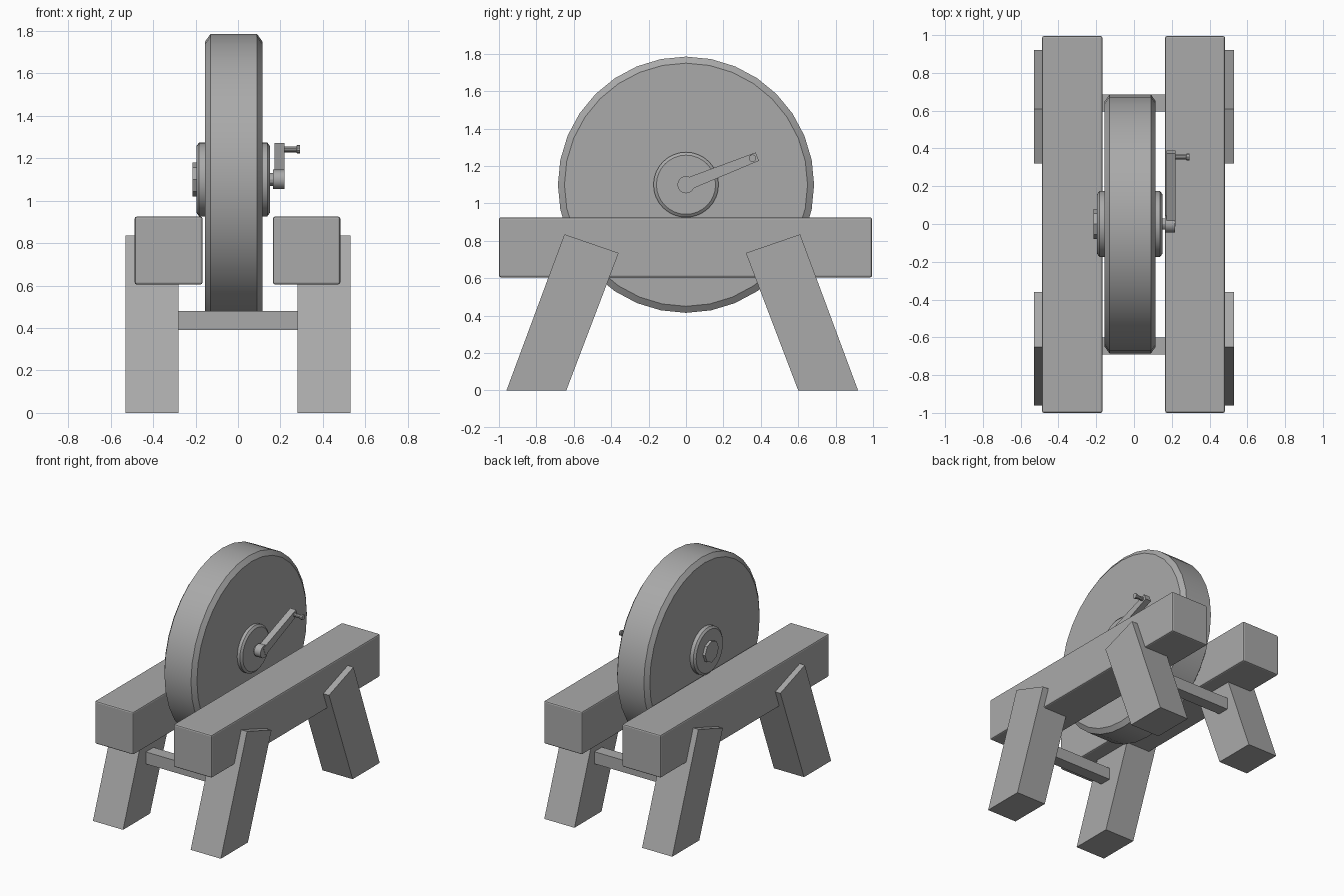
import bpy, bmesh, math
from mathutils import Vector, Matrix

cube = bpy.data.objects.get("Cube")
if cube:
    bpy.data.objects.remove(cube, do_unlink=True)

grey = bpy.data.materials.new("plain grey")
grey.use_nodes = True
grey.diffuse_color = (0.4, 0.4, 0.4, 1)
grey.node_tree.nodes["Principled BSDF"].inputs["Base Color"].default_value = (0.4, 0.4, 0.4, 1)

AXLE = Vector((0, 0, 1.1))


def finish(bm, name, bevel=0, smooth=False):
    bmesh.ops.recalc_face_normals(bm, faces=bm.faces)
    mesh = bpy.data.meshes.new(name)
    bm.to_mesh(mesh)
    bm.free()
    mesh.materials.append(grey)
    ob = bpy.data.objects.new(name, mesh)
    bpy.context.collection.objects.link(ob)
    if bevel:
        mod = ob.modifiers.new("bevel", 'BEVEL')
        mod.width = bevel
        mod.segments = 2
    if smooth:
        bpy.ops.object.select_all(action='DESELECT')
        ob.select_set(True)
        bpy.context.view_layer.objects.active = ob
        bpy.ops.object.shade_smooth_by_angle(angle=math.radians(30))
    return ob


def box(name, lo, hi, bevel=0):
    lo, hi = Vector(lo), Vector(hi)
    bm = bmesh.new()
    bmesh.ops.create_cube(bm, size=1)
    bmesh.ops.scale(bm, vec=hi - lo, verts=bm.verts)
    bmesh.ops.translate(bm, vec=(lo + hi) / 2, verts=bm.verts)
    return finish(bm, name, bevel)


def prism(name, outline, x0, x1):
    """Extrude a (y, z) outline along x."""
    bm = bmesh.new()
    face = bm.faces.new([bm.verts.new((x0, y, z)) for y, z in outline])
    ext = bmesh.ops.extrude_face_region(bm, geom=[face])
    moved = [v for v in ext["geom"] if isinstance(v, bmesh.types.BMVert)]
    bmesh.ops.translate(bm, vec=(x1 - x0, 0, 0), verts=moved)
    return finish(bm, name)


def lathe(name, profile, sides, centre=AXLE, smooth=True):
    """Turn an (x, radius) profile round an axis along x, with closed ends."""
    bm = bmesh.new()
    rings = []
    for x, r in profile:
        rings.append([bm.verts.new(centre + Matrix.Rotation(math.tau * i / sides, 3, 'X')
                                   @ Vector((x, 0, r))) for i in range(sides)])
    for a, b in zip(rings, rings[1:]):
        for i in range(sides):
            j = (i + 1) % sides
            bm.faces.new((a[i], a[j], b[j], b[i]))
    bm.faces.new(rings[0])
    bm.faces.new(rings[-1])
    return finish(bm, name, smooth=smooth)


# Grinding wheel, hub and axle
lathe("grinding_wheel", [(-0.155, 0.65), (-0.13, 0.685), (0.09, 0.685), (0.115, 0.65)], 32)
lathe("hub", [(-0.195, 0.158), (-0.183, 0.174), (0.138, 0.174), (0.15, 0.158)], 32)
lathe("axle_cap", [(-0.215, 0.08), (-0.19, 0.08)], 8, smooth=False)
lathe("axle", [(-0.2, 0.03), (0.2, 0.03)], 12)

# Crank with round boss, tapered arm and handle
lathe("crank_boss", [(0.165, 0.046), (0.218, 0.046)], 16)
tilt = math.atan2(0.14, 0.355)
arm = [(0.0, -0.033), (0.41, -0.024), (0.41, 0.024), (0.0, 0.033)]
arm = [(u * math.cos(tilt) - v * math.sin(tilt),
        AXLE.z + u * math.sin(tilt) + v * math.cos(tilt)) for u, v in arm]
prism("crank_arm", arm, 0.172, 0.22)
lathe("crank_handle", [(0.2, 0.014), (0.275, 0.014), (0.278, 0.02), (0.293, 0.02)], 10,
      Vector((0, 0.355, 1.242)))

# Frame: a beam and two splayed legs on each side
LEG = [(-0.94, 0), (-0.62, 0), (-0.34, 0.735), (-0.63, 0.835)]
for side, s in (("left", 1), ("right", -1)):
    inner, outer = (0.165, 0.482) if s > 0 else (-0.487, -0.167)
    box(side + "_beam", (inner, -1, 0.605), (outer, 0.995, 0.925), 0.01)
    for end, e in (("front", 1), ("back", -1)):
        prism(f"{end}_{side}_leg", [(e * y - 0.02, z) for y, z in LEG], s * 0.28, s * 0.53)

# Cross bars between the legs
for end, y in (("front", -0.645), ("back", 0.64)):
    box(end + "_cross_bar", (-0.3, y - 0.045, 0.39), (0.3, y + 0.045, 0.48))
